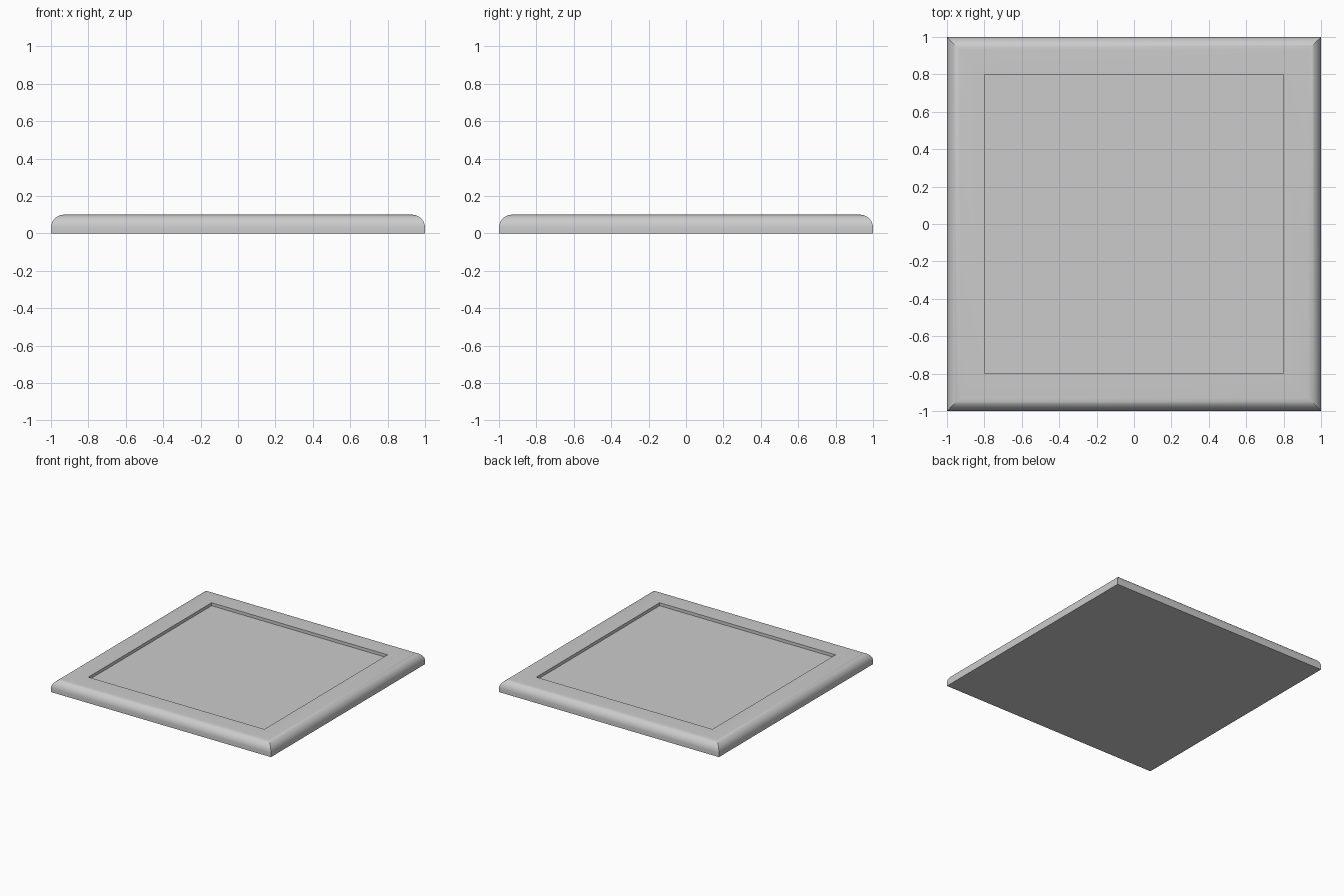
import bpy, bmesh, math

if "Cube" in bpy.data.objects:
    bpy.data.objects.remove(bpy.data.objects["Cube"])

HALF, HEIGHT = 1.0, 0.1
ROUND, SEGMENTS = 0.07, 10
RECESS, DEPTH = 0.8, 0.025


def square_ring(bm, half, z):
    return [bm.verts.new((sx * half, sy * half, z))
            for sx, sy in ((-1, -1), (1, -1), (1, 1), (-1, 1))]


# Edge profile: (half width, height) from the base up, over the rim, into the recess
profile = [(HALF, 0.0)]
for i in range(SEGMENTS + 1):
    a = math.radians(90) * i / SEGMENTS
    profile.append((HALF - ROUND + ROUND * math.cos(a),
                    HEIGHT - ROUND + ROUND * math.sin(a)))
profile += [(RECESS, HEIGHT), (RECESS, HEIGHT - DEPTH)]

# Square tile with mitred rounded rim and sunken panel
bm = bmesh.new()
rings = [square_ring(bm, h, z) for h, z in profile]
for low, high in zip(rings, rings[1:]):
    for i in range(4):
        j = (i + 1) % 4
        bm.faces.new((low[i], low[j], high[j], high[i]))
bm.faces.new(rings[0][::-1])
bm.faces.new(rings[-1])
bmesh.ops.recalc_face_normals(bm, faces=bm.faces)

mesh = bpy.data.meshes.new("square_tile")
bm.to_mesh(mesh)
bm.free()
tile = bpy.data.objects.new("square_tile", mesh)
bpy.context.collection.objects.link(tile)

# Smooth rounded edge, crisp mitres and recess
bpy.context.view_layer.objects.active = tile
tile.select_set(True)
bpy.ops.object.shade_smooth_by_angle(angle=math.radians(30))
